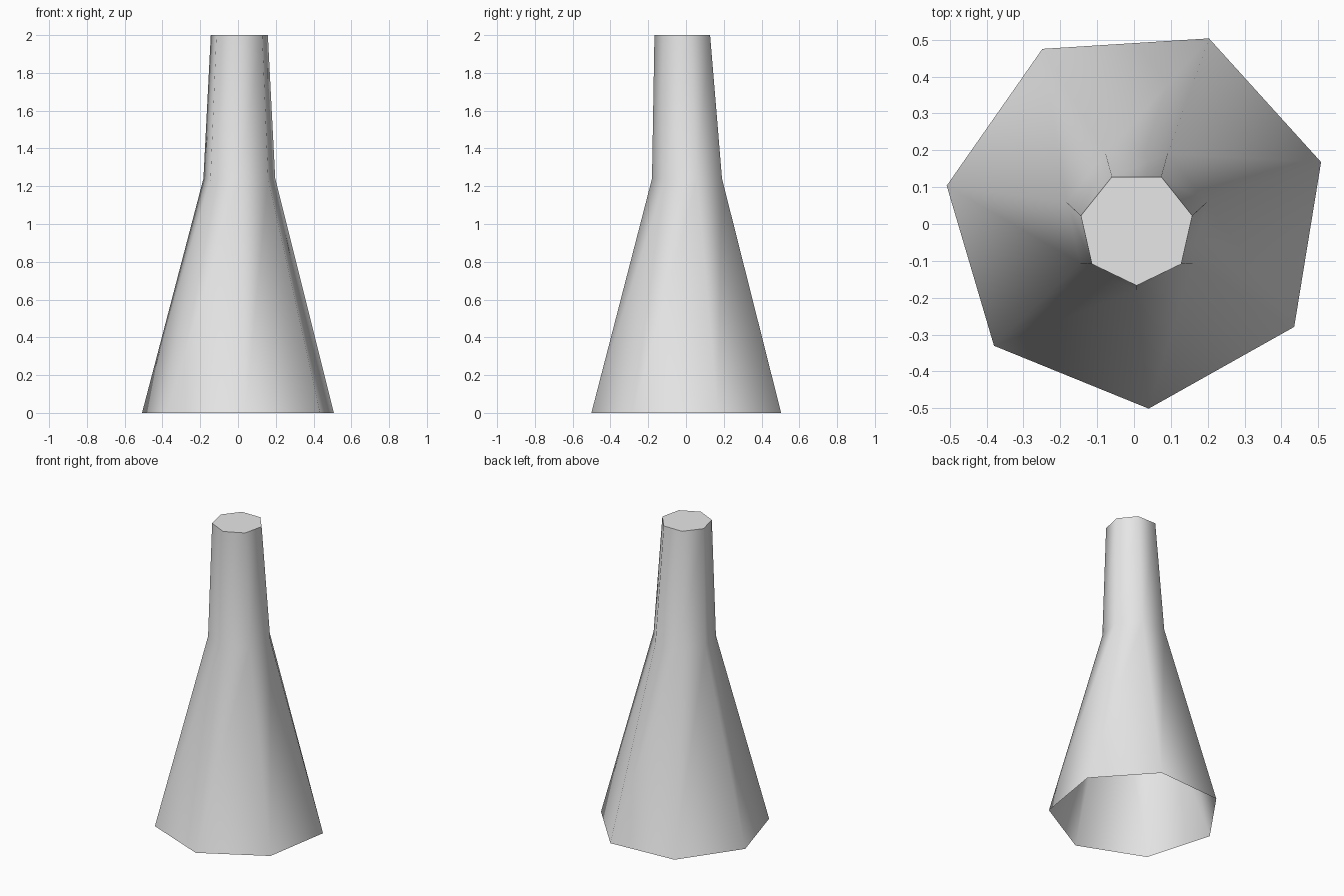
import bpy
import bmesh
from math import cos, sin, pi, radians

cube = bpy.data.objects.get("Cube")
if cube:
    bpy.data.objects.remove(cube, do_unlink=True)

SIDES = 7
CENTRE_X = 0.007

# One plain grey for the whole model
grey = bpy.data.materials.new("light_grey")
grey.use_nodes = True
colour = (0.8, 0.8, 0.8, 1.0)
grey.diffuse_color = colour
grey.node_tree.nodes["Principled BSDF"].inputs["Base Color"].default_value = colour


def ring(bm, z, radius, centre_y, twist):
    """Seven-sided ring with one corner pointing to the front."""
    start = -pi / 2 + radians(twist)
    angles = [start + 2 * pi * i / SIDES for i in range(SIDES)]
    return [bm.verts.new((CENTRE_X + radius * cos(a), centre_y + radius * sin(a), z))
            for a in angles]


# Flared skirt, neck and closed tip; the foot stays open
bm = bmesh.new()
rings = [
    ring(bm, 0.0, 0.522, 0.02, 3.6),
    ring(bm, 1.24, 0.195, 0.015, 0.0),
    ring(bm, 2.0, 0.155, -0.012, 0.0),
]
for low, high in zip(rings, rings[1:]):
    for i in range(SIDES):
        j = (i + 1) % SIDES
        bm.faces.new((low[i], low[j], high[j], high[i]))
bm.faces.new(rings[-1])

mesh = bpy.data.meshes.new("flared_tube")
bm.to_mesh(mesh)
bm.free()
mesh.materials.append(grey)
tube = bpy.data.objects.new("flared_tube", mesh)
bpy.context.collection.objects.link(tube)

# Smooth walls with a crisp edge around the tip
bpy.ops.object.select_all(action="DESELECT")
tube.select_set(True)
bpy.context.view_layer.objects.active = tube
bpy.ops.object.shade_smooth_by_angle(angle=radians(65))
